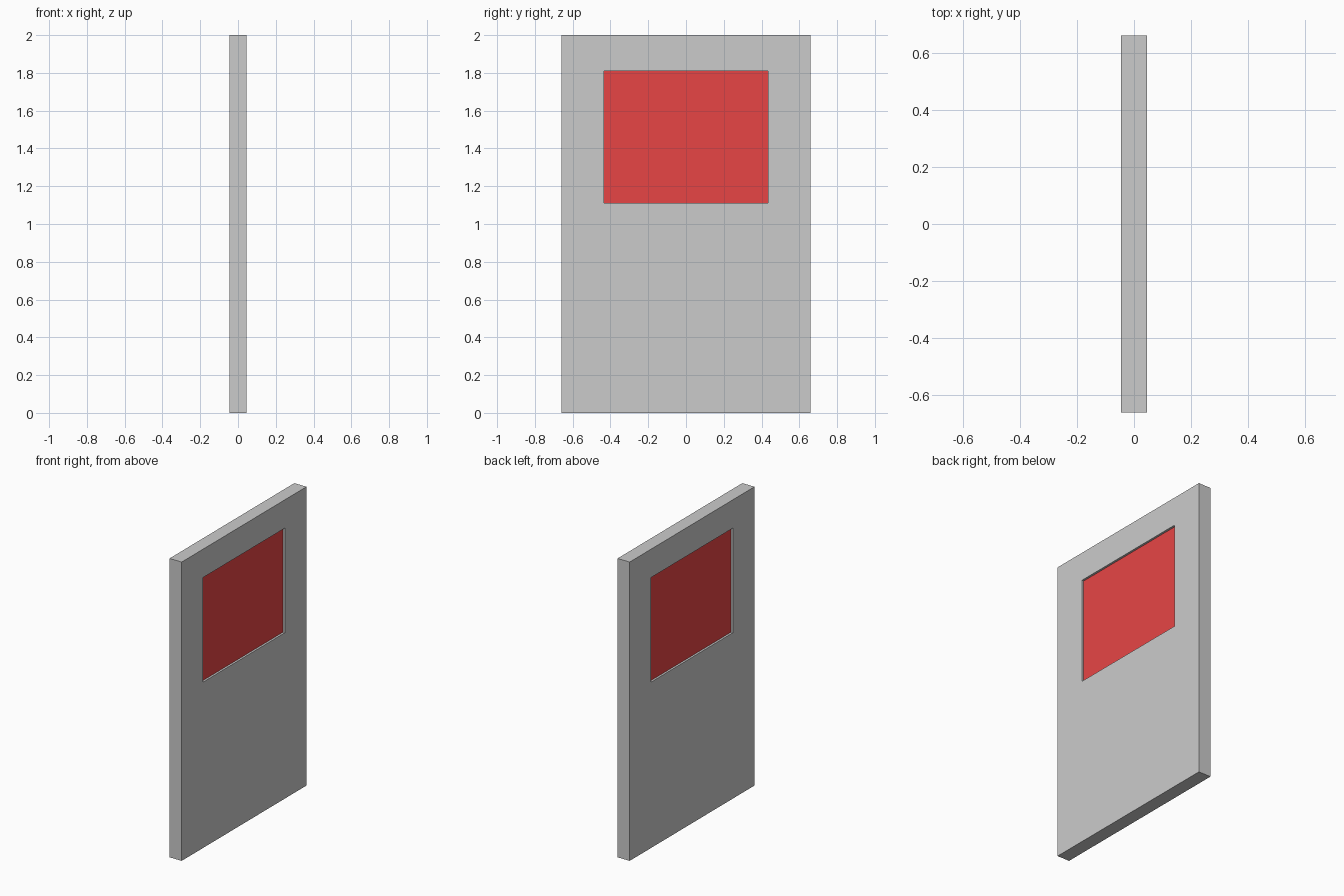
import bpy, bmesh

if "Cube" in bpy.data.objects:
    bpy.data.objects.remove(bpy.data.objects["Cube"])

HALF_THICK = 0.045
PANE_HALF_THICK = 0.031
WIN_Y, WIN_Z0, WIN_Z1 = 0.433, 1.11, 1.81


def make_object(name, bm):
    bmesh.ops.recalc_face_normals(bm, faces=bm.faces)
    mesh = bpy.data.meshes.new(name)
    bm.to_mesh(mesh)
    bm.free()
    obj = bpy.data.objects.new(name, mesh)
    bpy.context.collection.objects.link(obj)
    return obj


def rect(bm, x, half_y, z0, z1):
    corners = [(-half_y, z0), (half_y, z0), (half_y, z1), (-half_y, z1)]
    return [bm.verts.new((x, y, z)) for y, z in corners]


def bridge(bm, a, b):
    for i in range(4):
        j = (i + 1) % 4
        bm.faces.new((a[i], a[j], b[j], b[i]))


# Door slab with a rectangular window opening
bm = bmesh.new()
outer = [rect(bm, x, 0.66, 0, 2) for x in (-HALF_THICK, HALF_THICK)]
inner = [rect(bm, x, WIN_Y, WIN_Z0, WIN_Z1) for x in (-HALF_THICK, HALF_THICK)]
bridge(bm, *outer)
bridge(bm, *inner)
for o, i in zip(outer, inner):
    bridge(bm, o, i)
make_object("door_slab", bm)

# Red pane, slightly recessed on both faces
bm = bmesh.new()
sides = [rect(bm, x, WIN_Y, WIN_Z0, WIN_Z1)
         for x in (-PANE_HALF_THICK, PANE_HALF_THICK)]
bridge(bm, *sides)
for side in sides:
    bm.faces.new(side)
pane = make_object("window_pane", bm)
red = bpy.data.materials.new("red_pane")
red.diffuse_color = (0.8, 0.06, 0.06, 1)
red.use_nodes = True
red.node_tree.nodes["Principled BSDF"].inputs["Base Color"].default_value = red.diffuse_color
pane.data.materials.append(red)
